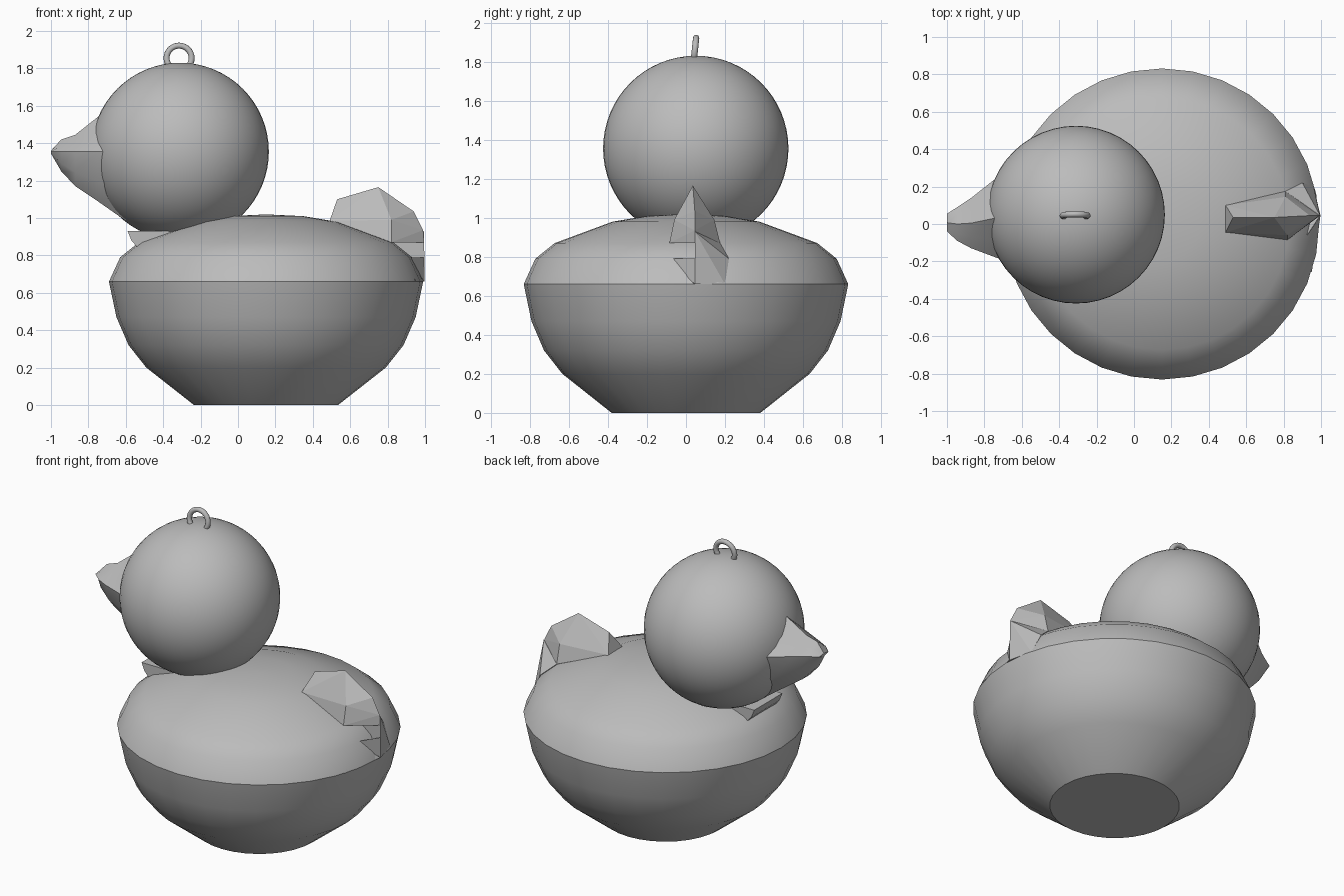
import bpy, bmesh, math

if "Cube" in bpy.data.objects:
    bpy.data.objects.remove(bpy.data.objects["Cube"])

mat = bpy.data.materials.new("plain grey")
mat.diffuse_color = (0.5, 0.5, 0.5, 1)
mat.use_nodes = True
mat.node_tree.nodes["Principled BSDF"].inputs["Base Color"].default_value = mat.diffuse_color


def finish(name, bm, angle=None):
    bmesh.ops.recalc_face_normals(bm, faces=bm.faces[:])
    me = bpy.data.meshes.new(name)
    bm.to_mesh(me)
    bm.free()
    ob = bpy.data.objects.new(name, me)
    bpy.context.collection.objects.link(ob)
    me.materials.append(mat)
    if angle:
        bpy.ops.object.select_all(action='DESELECT')
        ob.select_set(True)
        bpy.context.view_layer.objects.active = ob
        bpy.ops.object.shade_smooth_by_angle(angle=math.radians(angle))
    return ob


def loft(name, rings, angle):
    bm = bmesh.new()
    vs = [[bm.verts.new(p) for p in r] for r in rings]
    n = len(rings[0])
    for a, b in zip(vs, vs[1:]):
        for i in range(n):
            j = (i + 1) % n
            bm.faces.new((a[i], a[j], b[j], b[i]))
    bm.faces.new(vs[0])
    bm.faces.new(vs[-1])
    return finish(name, bm, angle)


def hull(name, pts):
    bm = bmesh.new()
    for p in pts:
        bm.verts.new(p)
    res = bmesh.ops.convex_hull(bm, input=bm.verts[:])
    junk = {g for g in res["geom_interior"] + res["geom_unused"]
            if isinstance(g, bmesh.types.BMVert)}
    bmesh.ops.delete(bm, geom=list(junk), context='VERTS')
    return finish(name, bm)


# body: bowl-shaped turned profile (radius, height)
profile = [(.385, 0), (.64, .2), (.735, .32), (.80, .47), (.84, .66), (.78, .79),
           (.68, .87), (.38, .98), (.20, 1.01), (.03, 1.018)]
N = 32
loft("body", [[(.15 + r * math.cos(2 * math.pi * i / N), r * .99 * math.sin(2 * math.pi * i / N), z)
               for i in range(N)] for r, z in profile], 32)

# head: smooth ball
bm = bmesh.new()
bmesh.ops.create_uvsphere(bm, u_segments=48, v_segments=32, radius=.475)
bmesh.ops.translate(bm, verts=bm.verts, vec=(-.31, .05, 1.355))
finish("head", bm, 40)

# beak: stations of (x, y min, y max, z bottom, z top) with a side crease
half = [(0, 1), (.55, .5), (1, 0), (.72, -.6), (.25, -1)]
section = half + [(-u, v) for u, v in reversed(half[1:])]
rings = []
for x, y0, y1, z0, z1 in [(-1, -.04, .055, 1.345, 1.36), (-.945, -.09, .09, 1.25, 1.42),
                          (-.87, -.13, .14, 1.17, 1.445), (-.75, -.175, .235, 1.09, 1.54),
                          (-.60, -.23, .28, .985, 1.64)]:
    zc = 1.355
    rings.append([(x, (y0 + y1) / 2 + u * (y1 - y0) / 2,
                   zc + (v * (z1 - zc) if v > 0 else -v * (z0 - zc))) for u, v in section])
loft("beak", rings, 30)

# chest: small slab under the chin
hull("chest_slab", [(x, y, z) for x, z in [(-.59, .93), (-.57, .88), (-.5, .80), (-.3, .93), (-.3, .85)]
                    for y in (-.15, .14)])

# tail: faceted crest with a ridge
hull("tail", [(.49, .10, .985), (.49, -.045, .985), (.53, .035, 1.10), (.60, .04, .88),
              (.75, .035, 1.165), (.81, .175, .87), (.82, -.085, .87), (.81, .145, .99),
              (.82, -.06, .99), (.94, .045, 1.035), (.99, .045, .935), (.995, .045, .87)])

# tail root: wedge joining the tail to the body rim on one side
hull("tail_root", [(.995, .045, .93), (.997, .045, .66), (.81, .175, .87), (.90, .22, .79),
                   (.96, .2, .66), (.75, .045, .87), (.8, .045, .66)])

# tail steps: pointed ledges on the other side
hull("tail_ledge", [(.90, -.10, .79), (.995, .045, .79), (.997, .045, .66), (.85, .045, .70)])
hull("tail_rim", [(.95, -.26, .66), (.997, .045, .66), (.91, -.10, .77), (.85, .045, .66)])

# hanging loop on top of the head
bpy.ops.mesh.primitive_torus_add(major_segments=32, minor_segments=12, major_radius=.067,
                                 minor_radius=.016, location=(-.315, .045, 1.855),
                                 rotation=(math.radians(84), 0, 0))
ring = bpy.context.object
ring.name = "hanging_loop"
ring.data.materials.append(mat)
bpy.ops.object.shade_smooth_by_angle(angle=math.radians(50))
